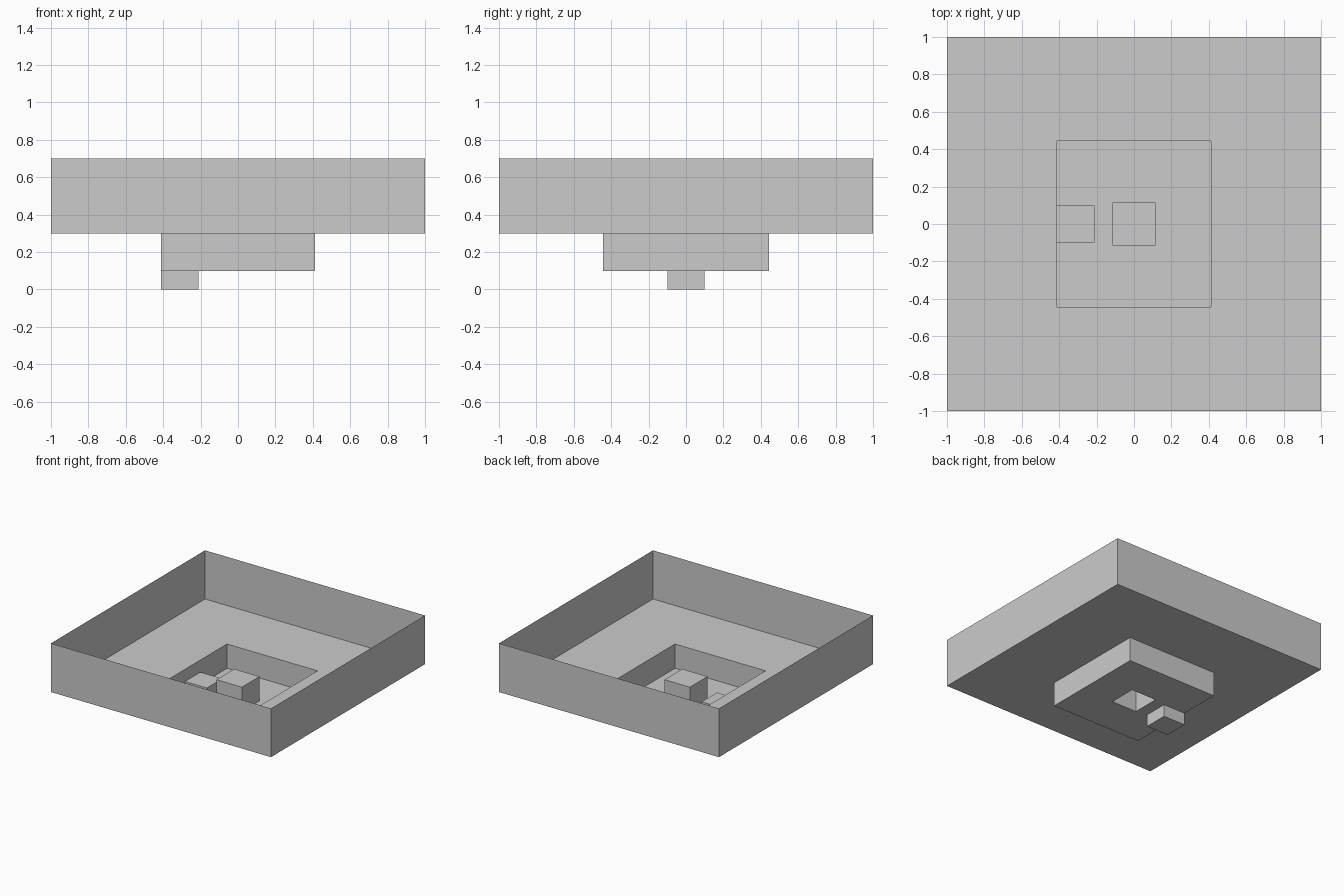
import bpy
import bmesh

if "Cube" in bpy.data.objects:
    bpy.data.objects.remove(bpy.data.objects["Cube"])


def new_object(name, bm):
    bmesh.ops.recalc_face_normals(bm, faces=bm.faces)
    mesh = bpy.data.meshes.new(name)
    bm.to_mesh(mesh)
    bm.free()
    obj = bpy.data.objects.new(name, mesh)
    bpy.context.collection.objects.link(obj)
    return obj


# Stepped basin: one thin sheet running through rectangular rings
# (half width, half depth, height), from the outer rim to the raised centre
rings = [
    (1.0, 1.0, 0.7),        # open rim
    (1.0, 1.0, 0.3),        # outer floor edge
    (0.412, 0.445, 0.3),    # well opening
    (0.412, 0.445, 0.1),    # well floor edge
    (0.115, 0.115, 0.1),    # foot of the centre block, open below
    (0.115, 0.115, 0.3),    # top of the centre block
]
bm = bmesh.new()
loops = [[bm.verts.new((sx * hx, sy * hy, z))
          for sx, sy in ((-1, -1), (1, -1), (1, 1), (-1, 1))]
         for hx, hy, z in rings]
for a, b in zip(loops, loops[1:]):
    for i in range(4):
        j = (i + 1) % 4
        bm.faces.new((a[i], a[j], b[j], b[i]))
bm.faces.new(loops[-1])
new_object("stepped_basin", bm)

# Small drain cube passing through the well floor against its left wall
bm = bmesh.new()
bmesh.ops.create_cube(bm, size=0.2)
drain = new_object("drain_block", bm)
drain.location = (-0.312, 0, 0.1)
